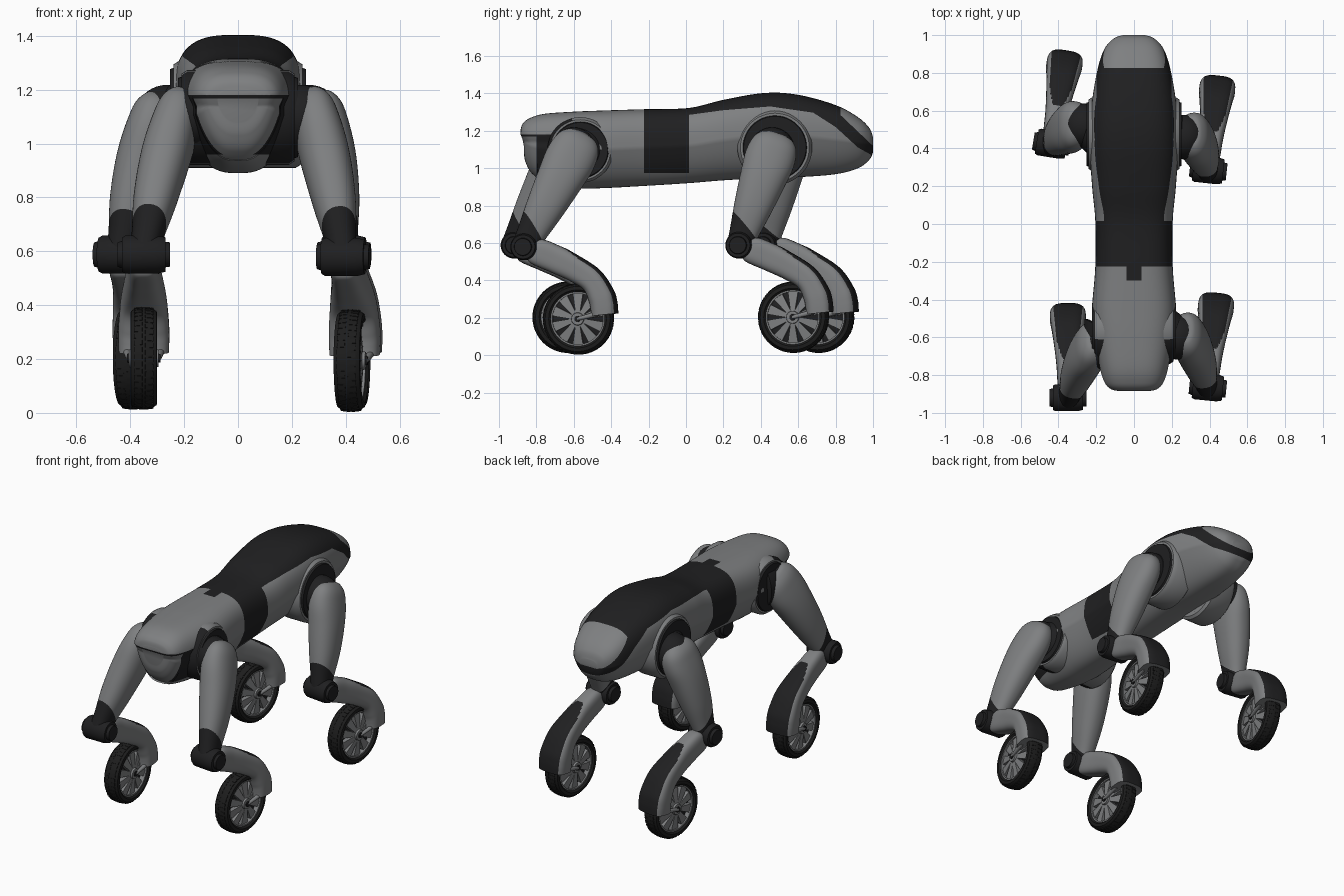
import bpy, bmesh, math
from mathutils import Vector, Matrix

if "Cube" in bpy.data.objects:
    bpy.data.objects.remove(bpy.data.objects["Cube"])

def material(name, c):
    m = bpy.data.materials.new(name)
    m.diffuse_color = (c[0], c[1], c[2], 1)
    m.use_nodes = True
    m.node_tree.nodes["Principled BSDF"].inputs["Base Color"].default_value = m.diffuse_color
    return m

GREY = material("light grey shell", (0.21, 0.215, 0.22))
DARK = material("dark panel", (0.014, 0.014, 0.015))
RUBBER = material("tyre rubber", (0.012, 0.012, 0.012))

def finish(bm, name, mats, matrix=None, angle=35):
    bmesh.ops.recalc_face_normals(bm, faces=bm.faces)
    me = bpy.data.meshes.new(name)
    bm.to_mesh(me)
    bm.free()
    for m in mats:
        me.materials.append(m)
    for p in me.polygons:
        p.use_smooth = True
    me.set_sharp_from_angle(angle=math.radians(angle))
    ob = bpy.data.objects.new(name, me)
    bpy.context.collection.objects.link(ob)
    if matrix:
        ob.matrix_world = matrix
    return ob

def loft(name, rings, mats, rule=None, matrix=None, closed=False, cuts=()):
    """Skin rings; cuts = (point, normal, y min, y max) split the faces where colours meet;
    rule(centre, ring fraction, angle fraction) picks the material."""
    bm = bmesh.new()
    vs = [[bm.verts.new(p) for p in r] for r in rings]
    n, k = len(rings), len(rings[0])
    pick = rule or (lambda c, t, a: 0)
    for i in range(n if closed else n - 1):
        a, b = vs[i], vs[(i + 1) % n]
        for j in range(k):
            f = bm.faces.new((a[j], a[(j + 1) % k], b[(j + 1) % k], b[j]))
            f.material_index = pick(f.calc_center_median(), i / (n - 1), (j + 0.5) / k)
    if not closed:
        for r, t in ((vs[0], 0), (vs[-1], 1)):
            f = bm.faces.new(r)
            f.material_index = pick(f.calc_center_median(), t, 0.75)
    for co, no, lo, hi in cuts:
        fs = [f for f in bm.faces if lo < f.calc_center_median().y < hi]
        geom = fs + list({e for f in fs for e in f.edges}) + list({v for f in fs for v in f.verts})
        bmesh.ops.bisect_plane(bm, geom=geom, dist=1e-5, plane_co=co, plane_no=no)
    if cuts:
        for f in bm.faces:
            f.material_index = pick(f.calc_center_median(), 0, 0)
    return finish(bm, name, mats, matrix)

def smooth_rows(rows, steps):
    """Catmull-Rom interpolation of number rows."""
    out = []
    for i in range(len(rows) - 1):
        p0, p1, p2, p3 = rows[max(i - 1, 0)], rows[i], rows[i + 1], rows[min(i + 2, len(rows) - 1)]
        for s in range(steps):
            t = s / steps
            out.append([0.5 * (2 * b + (c - a) * t + (2 * a - 5 * b + 4 * c - d) * t * t
                        + (3 * b - a - 3 * c + d) * t ** 3) for a, b, c, d in zip(p0, p1, p2, p3)])
    return out + [list(rows[-1])]

def oval(n, e):
    """Unit superellipse, evenly spaced by angle."""
    pts = []
    for j in range(n):
        c, s = math.cos(2 * math.pi * j / n), math.sin(2 * math.pi * j / n)
        r = (abs(c) ** e + abs(s) ** e) ** (-1 / e)
        pts.append((c * r, s * r))
    return pts

def lerp_table(tab, x):
    for (a, u), (b, v) in zip(tab, tab[1:]):
        if x <= b:
            return u + (v - u) * (x - a) / (b - a)
    return tab[-1][1]

def drum(name, p0, p1, r0, r1, mats, matrix=None, chamfer=0.1, rule=None):
    """Chamfered round bar between two points."""
    p0, p1 = Vector(p0), Vector(p1)
    d = (p1 - p0).normalized()
    u = d.orthogonal().normalized()
    v = d.cross(u)
    rings = []
    for t, r in ((0, r0 * (1 - chamfer)), (0.08, r0), (0.92 - chamfer, r1), (1, r1 * (1 - chamfer))):
        rings.append([p0.lerp(p1, t) + (u * x + v * y) * r for x, y in oval(48, 2)])
    return loft(name, rings, mats, rule, matrix)

# ---- body: stations of y, top z, bottom z, half width
stations = [(-0.885, 1.20, 1.08, 0.08), (-0.875, 1.235, 1.03, 0.125), (-0.84, 1.265, 0.97, 0.16),
            (-0.76, 1.29, 0.92, 0.185), (-0.6, 1.302, 0.893, 0.212), (-0.45, 1.308, 0.893, 0.222),
            (-0.225, 1.315, 0.905, 0.205), (0.015, 1.322, 0.92, 0.205), (0.2, 1.365, 0.935, 0.222),
            (0.42, 1.402, 0.947, 0.235), (0.6, 1.392, 0.952, 0.228), (0.8, 1.337, 0.968, 0.197),
            (0.92, 1.272, 1.0, 0.16), (0.98, 1.215, 1.045, 0.11), (1.0, 1.165, 1.085, 0.06)]
rings = []
for y, zt, zb, w in smooth_rows(stations, 16):
    ring = []
    for a, b in oval(112, 3.0):
        z = (zt + zb) / 2 + b * (zt - zb) / 2
        x = a * w * (1 - 0.36 * max(0, -b))
        # recessed lower face under the nose lip
        k = max(0, min(1, (1.18 - z) / 0.04)) * max(0, min(1, (-0.5 - y) / 0.2))
        ring.append((x * (1 - 0.1 * k), y + 0.018 * k * (y < -0.8), z))
    rings.append(ring)

back_edge = [(0.015, 1.285), (0.2, 1.31), (0.45, 1.33), (0.68, 1.297), (0.8, 1.22), (0.92, 1.11), (1.01, 1.06)]
TAIL = 0.825

def tail_line(y):
    return 1.285 - (y - TAIL) * 0.95

def body_rule(c, t, a):
    if c.y < -0.62:                                       # nose seam and dark wheel-well sides
        return int((1.168 if c.y < -0.8 else 0.96) < c.z < 1.18)
    if -0.225 < c.y < 0.015:                              # waist band
        return int(c.z > 0.975)
    if -0.3 < c.y <= -0.225:                              # tab in front of the band
        return int(c.z > 1.25 and abs(c.x) < 0.04)
    if c.y >= 0.015 and c.z > lerp_table(back_edge, c.y):  # back panel and tail visor
        return int(c.y < TAIL or c.z < tail_line(c.y))
    return 0

X, Y, Z = Vector((1, 0, 0)), Vector((0, 1, 0)), Vector((0, 0, 1))
cuts = [((0, y, 0), Y, -2, 2) for y in [p[0] for p in back_edge[:-1]] + [TAIL, -0.225, -0.3, -0.62, -0.8]]
cuts += [((0, a, za), (0, za - zb, b - a), a, b) for (a, za), (b, zb) in zip(back_edge, back_edge[1:])]
cuts += [((0, 0, 0.975), Z, -0.225, 0.015), ((0, TAIL, 1.285), (0, 0.95, 1), TAIL, 2),
         ((0.04, 0, 0), X, -0.3, -0.225), ((-0.04, 0, 0), X, -0.3, -0.225),
         ((0, 0, 1.168), Z, -2, -0.8), ((0, 0, 1.18), Z, -2, -0.62), ((0, 0, 0.96), Z, -0.8, -0.62)]
loft("body_shell", rings, [GREY, DARK], body_rule, cuts=cuts)

# ---- wheel parts, in a frame with the axle along x
def wheel(name, mx):
    def hoop(part, prof, mat, n=64):
        rs = []
        for i in range(n):
            a = 2 * math.pi * i / n
            rs.append([(x, r * math.cos(a), r * math.sin(a)) for x, r in prof])
        loft(name + part, rs, [mat], matrix=mx, closed=True)
    hoop("_tyre", [(-0.035, 0.14), (-0.05, 0.155), (-0.048, 0.174), (-0.028, 0.187), (0, 0.19),
                   (0.028, 0.187), (0.048, 0.174), (0.05, 0.155), (0.035, 0.14)], RUBBER)
    hoop("_rim", [(-0.04, 0.136), (-0.04, 0.146), (0.04, 0.146), (0.04, 0.136)], GREY)
    # tread blocks
    bm = bmesh.new()
    for i in range(44):
        for s in (-1, 1):
            m = (Matrix.Rotation(2 * math.pi * (i + s * 0.2) / 44, 4, 'X') @ Matrix.Translation((s * 0.02, 0, 0.184))
                 @ Matrix.Rotation(s * 0.12, 4, 'Y') @ Matrix.Diagonal((0.03, 0.018, 0.01, 1)))
            bmesh.ops.create_cube(bm, size=1, matrix=m)
    finish(bm, name + "_tread", [RUBBER], mx)
    # tapered spokes
    bm = bmesh.new()
    for i in range(10):
        rot = Matrix.Rotation(2 * math.pi * i / 10, 4, 'X')
        for v in bmesh.ops.create_cube(bm, size=1)["verts"]:
            out = v.co.z > 0
            v.co = rot @ Vector((v.co.x * (0.06 if out else 0.09), v.co.y * (0.055 if out else 0.02),
                                 0.138 if out else 0.02))
    finish(bm, name + "_spokes", [GREY], mx)
    drum(name + "_inner_disc", (-0.008, 0, 0), (0.008, 0, 0), 0.138, 0.138, [DARK], mx, 0.02)
    drum(name + "_hub", (-0.055, 0, 0), (0.055, 0, 0), 0.036, 0.036, [GREY], mx)
    drum(name + "_axle_cap", (-0.062, 0, 0), (0.062, 0, 0), 0.018, 0.018, [DARK], mx)

# ---- lower leg: upper edge (y, z), lower edge (y, z), half width, around the wheel centre
LOWER = [(-0.25, 0.385, -0.27, 0.34, 0.03), (-0.20, 0.425, -0.26, 0.30, 0.052), (-0.10, 0.39, -0.15, 0.25, 0.06),
         (-0.02, 0.35, -0.05, 0.205, 0.07), (0.11, 0.265, 0.03, 0.155, 0.085), (0.185, 0.16, 0.06, 0.09, 0.094),
         (0.207, 0.09, 0.068, 0.05, 0.095), (0.212, 0.03, 0.07, 0.015, 0.093)]
# ---- upper leg: position along hip-knee line, half thickness, half depth
UPPER = [(-0.2, 0.02, 0.03), (-0.17, 0.05, 0.085), (-0.08, 0.078, 0.122), (0.08, 0.09, 0.135), (0.3, 0.092, 0.123),
         (0.6, 0.08, 0.102), (0.85, 0.06, 0.08), (1.0, 0.054, 0.068)]

def leg(name, side, socket, hip, hub, yaw):
    mx = Matrix.Translation(hub) @ Matrix.Rotation(-yaw, 4, 'Z')
    hip, knee = Vector(hip), mx @ Vector((0, -0.29, 0.385))
    wheel(name + "_wheel", mx)

    # fender-shaped lower leg with a dark back strip that widens downwards
    rs = []
    for yu, zu, yl, zl, w in smooth_rows(LOWER, 10):
        c, h = Vector((0, (yu + yl) / 2, (zu + zl) / 2)), Vector((0, (yu - yl) / 2, (zu - zl) / 2))
        rs.append([c + h * b + Vector((w * a, 0, 0)) for a, b in oval(64, 3.2)])
    loft(name + "_lower", rs, [GREY, DARK],
         lambda c, t, a: int(0.3 < t < 0.99 and abs(a - 0.25) < min(0.118, 0.06 + 0.4 * (t - 0.3))), mx)
    # axle arms from hub to fender
    for s in (-1, 1):
        drum(name + "_axle_arm", (s * 0.056, 0, 0), (s * 0.064, 0.12, 0.03), 0.01, 0.014, [GREY], mx)

    # upper leg with a slanted dark knee fork
    d = (knee - hip).normalized()
    lat = (X - d * d.x).normalized()
    dep = lat.cross(d)
    if dep.y > 0:
        dep.negate()                                     # dep points forward
    rs = []
    for t, w, h in smooth_rows(UPPER, 6):
        c = hip.lerp(knee, t) + lat * side * 0.008 * math.sin(math.pi * max(0, min(1, t)))
        rs.append([c + lat * w * a + dep * h * b for a, b in oval(48, 2.3)])
    fork, slant = hip.lerp(knee, 0.81), d + dep * 0.6
    loft(name + "_upper", rs, [GREY, DARK], lambda c, t, a: int((c - fork).dot(slant) > 0),
         cuts=[(fork, slant, -2, 2)])

    # knee joint
    for part, w, r in (("_knee_drum", 0.08, 0.071), ("_knee_pin", 0.098, 0.05)):
        drum(name + part, mx @ Vector((-w, -0.29, 0.385)), mx @ Vector((w, -0.29, 0.385)), r, r, [DARK])

    # hip: arch ring on the body (dark towards the front), dark joint cone and rounded cap
    y, z, r, out = socket
    drum(name + "_arch_ring", (side * 0.08, y, z), (side * out, y, z), r, r, [GREY, DARK], chamfer=0.08,
         rule=lambda c, t, a: int(y < 0 and c.y < y - 0.04))
    drum(name + "_socket", (side * 0.08, y, z), (side * (out + 0.012), y, z), r * 0.87, r * 0.87, [DARK], chamfer=0.04)
    inner = hip + Vector((-side * 0.055, 0, 0.015))
    drum(name + "_joint", (side * 0.13, y, z), inner, r * 0.82, 0.115, [DARK])
    bm = bmesh.new()
    bmesh.ops.create_uvsphere(bm, u_segments=32, v_segments=20, radius=0.118)
    finish(bm, name + "_hip_cap", [DARK], Matrix.Translation(inner))

FRONT, REAR = (-0.565, 1.097, 0.176, 0.21), (0.475, 1.11, 0.20, 0.24)
leg("front_right_leg", 1, FRONT, (0.29, -0.60, 1.085), (0.42, -0.575, 0.194), 0.10)
leg("front_left_leg", -1, FRONT, (-0.23, -0.65, 1.085), (-0.35, -0.63, 0.203), 0.0)
leg("rear_right_leg", 1, REAR, (0.32, 0.46, 1.085), (0.425, 0.575, 0.203), 0.11)
leg("rear_left_leg", -1, REAR, (-0.32, 0.52, 1.085), (-0.39, 0.71, 0.203), 0.16)
